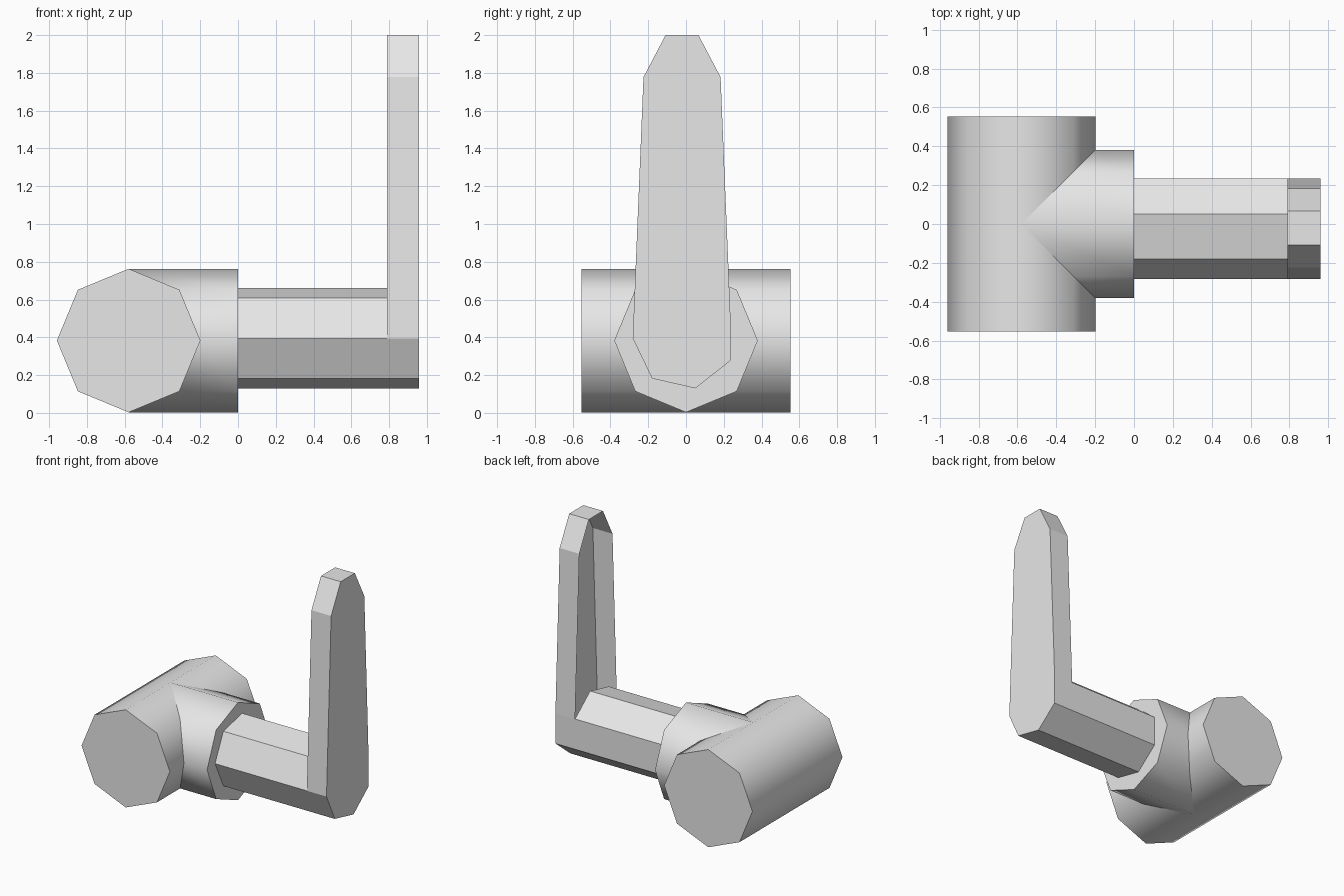
import bpy, bmesh, math

if "Cube" in bpy.data.objects:
    bpy.data.objects.remove(bpy.data.objects["Cube"], do_unlink=True)

GREY = (0.8, 0.8, 0.8, 1.0)
metal = bpy.data.materials.new("plain grey")
metal.use_nodes = True
metal.diffuse_color = GREY
metal.node_tree.nodes["Principled BSDF"].inputs["Base Color"].default_value = GREY

PIPE_X, PIPE_Z, PIPE_R = -0.579, 0.383, 0.38    # pipe axis and radius
PIPE_HALF = 0.553                               # half the pipe length
LEVER_Y, LEVER_Z, LEVER_R = -0.01, 0.395, 0.272  # lever stem axis and radius
HANDLE_IN, HANDLE_OUT = 0.79, 0.959             # handle thickness range in x


def ring(sides, radius, start=0.0):
    """Regular polygon as (u, v) pairs, counter-clockwise."""
    return [(radius * math.cos(start + math.tau * i / sides),
             radius * math.sin(start + math.tau * i / sides)) for i in range(sides)]


def loft(bm, first, last, cap_first=False, cap_last=False):
    """Bridge two matching rings of points, with optional end caps."""
    a = [bm.verts.new(p) for p in first]
    b = [bm.verts.new(p) for p in last]
    for i in range(len(a)):
        j = (i + 1) % len(a)
        bm.faces.new((a[i], a[j], b[j], b[i]))
    if cap_first:
        bm.faces.new(a[::-1])
    if cap_last:
        bm.faces.new(b)


def finish(bm, name, smooth=False):
    bmesh.ops.remove_doubles(bm, verts=bm.verts, dist=0.0005)
    mesh = bpy.data.meshes.new(name)
    bm.to_mesh(mesh)
    bm.free()
    mesh.materials.append(metal)
    obj = bpy.data.objects.new(name, mesh)
    bpy.context.collection.objects.link(obj)
    if smooth:
        bpy.ops.object.select_all(action='DESELECT')
        obj.select_set(True)
        bpy.context.view_layer.objects.active = obj
        bpy.ops.object.shade_smooth_by_angle(angle=math.radians(50))
    return obj


octagon = ring(8, PIPE_R)

# Main pipe, running front to back
bm = bmesh.new()
loft(bm, [(PIPE_X + u, -PIPE_HALF, PIPE_Z + v) for u, v in octagon],
     [(PIPE_X + u, PIPE_HALF, PIPE_Z + v) for u, v in octagon], True, True)
bmesh.ops.recalc_face_normals(bm, faces=bm.faces)
finish(bm, "main_pipe", smooth=True)

# Side branch, mitred where it meets the main pipe
bm = bmesh.new()
loft(bm, [(PIPE_X + abs(u), u, PIPE_Z + v) for u, v in octagon],
     [(0.0, u, PIPE_Z + v) for u, v in octagon], cap_last=True)
finish(bm, "branch_pipe", smooth=True)

# Lever: seven-sided stem that turns up into a handle hollow on its inner side
stem = [(LEVER_Y + u, LEVER_Z + v) for u, v in ring(7, LEVER_R, math.pi)]
handle = stem[:5] + [(0.183, 1.778), (0.066, 2.0), (-0.108, 2.0), (-0.225, 1.778)]
bm = bmesh.new()
loft(bm, [(-0.02, y, z) for y, z in stem], [(HANDLE_IN, y, z) for y, z in stem])
loft(bm, [(HANDLE_IN, y, z) for y, z in handle],
     [(HANDLE_OUT, y, z) for y, z in handle], cap_last=True)
finish(bm, "lever_handle")
